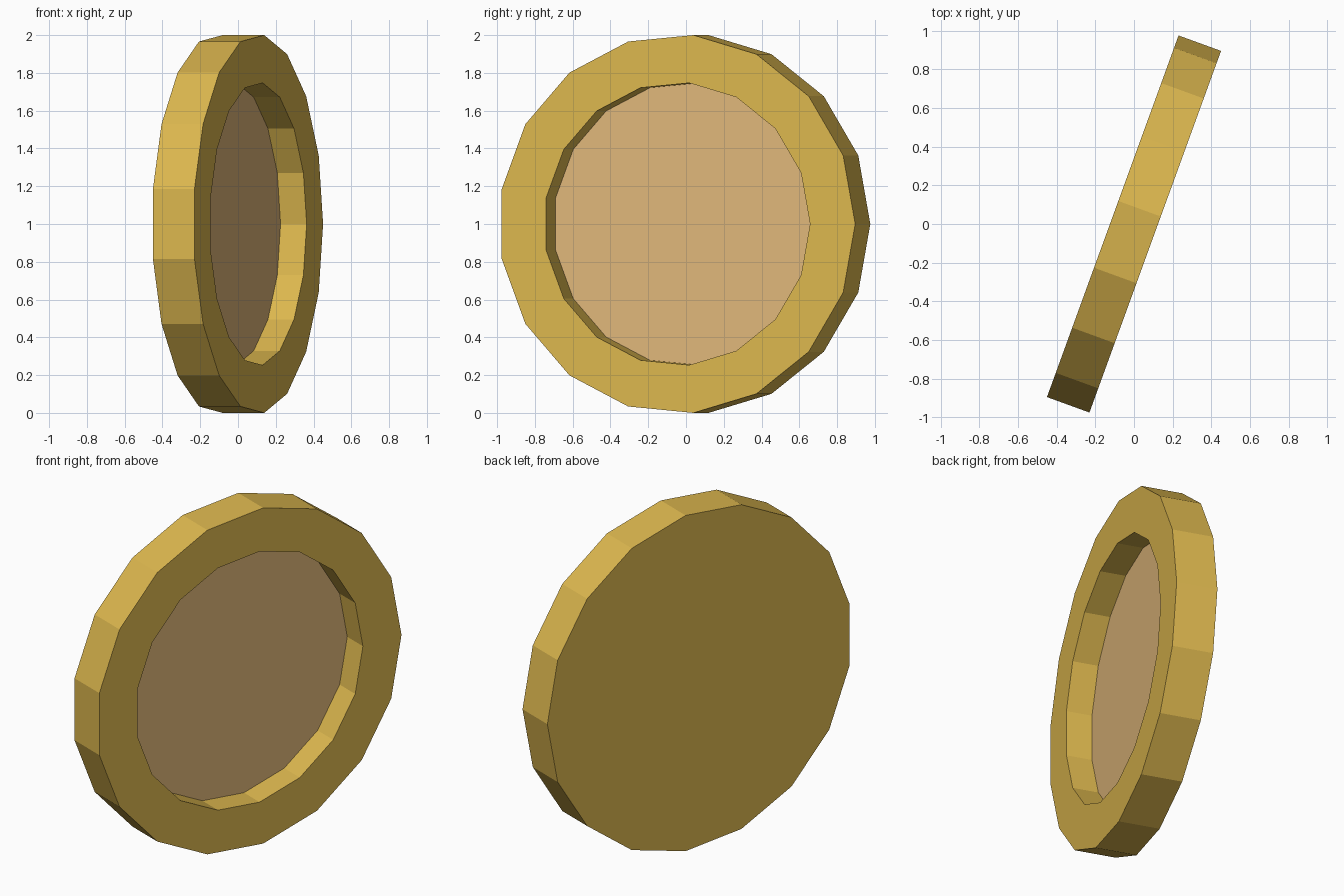
import bpy
import bmesh
from math import cos, sin, pi, radians
from mathutils import Matrix, Vector

cube = bpy.data.objects.get("Cube")
if cube:
    bpy.data.objects.remove(cube, do_unlink=True)

SIDES = 17
OUTER, INNER = 1.0043, 0.75
HALF = 0.117            # half thickness
DEPTH = 0.147           # depth of the recess
TURN = radians(20)


def make_material(name, colour):
    mat = bpy.data.materials.new(name)
    mat.use_nodes = True
    mat.diffuse_color = colour
    mat.node_tree.nodes["Principled BSDF"].inputs["Base Color"].default_value = colour
    return mat


gold = make_material("gold", (0.72, 0.475, 0.077, 1))
tan = make_material("tan", (0.75, 0.475, 0.197, 1))

# Disc: back, outer wall, front ring, recess wall and recess floor
bm = bmesh.new()
profile = [(OUTER, -HALF), (OUTER, HALF), (INNER, HALF), (INNER, HALF - DEPTH)]
rings = []
for radius, height in profile:
    angles = [2 * pi * i / SIDES for i in range(SIDES)]
    rings.append([bm.verts.new((radius * cos(a), radius * sin(a), height)) for a in angles])
for low, high in zip(rings, rings[1:]):
    for i in range(SIDES):
        j = (i + 1) % SIDES
        bm.faces.new((low[i], low[j], high[j], high[i]))
bm.faces.new(list(reversed(rings[0])))
floor = bm.faces.new(rings[-1])
floor.material_index = 1
bmesh.ops.recalc_face_normals(bm, faces=bm.faces[:])

# Stand the disc on edge and turn its recessed face to the left and front
across = Vector((sin(TURN), cos(TURN), 0))
facing = Vector((cos(TURN), -sin(TURN), 0))
up = Vector((0, 0, 1))
stand = Matrix((across, up, facing)).transposed().to_4x4()
shift = across * (-OUTER * (1 - cos(pi / SIDES)) / 2) + up
bm.transform(Matrix.Translation(shift) @ stand)

mesh = bpy.data.meshes.new("recessed_disc")
bm.to_mesh(mesh)
bm.free()
mesh.materials.append(gold)
mesh.materials.append(tan)
disc = bpy.data.objects.new("recessed_disc", mesh)
bpy.context.collection.objects.link(disc)
